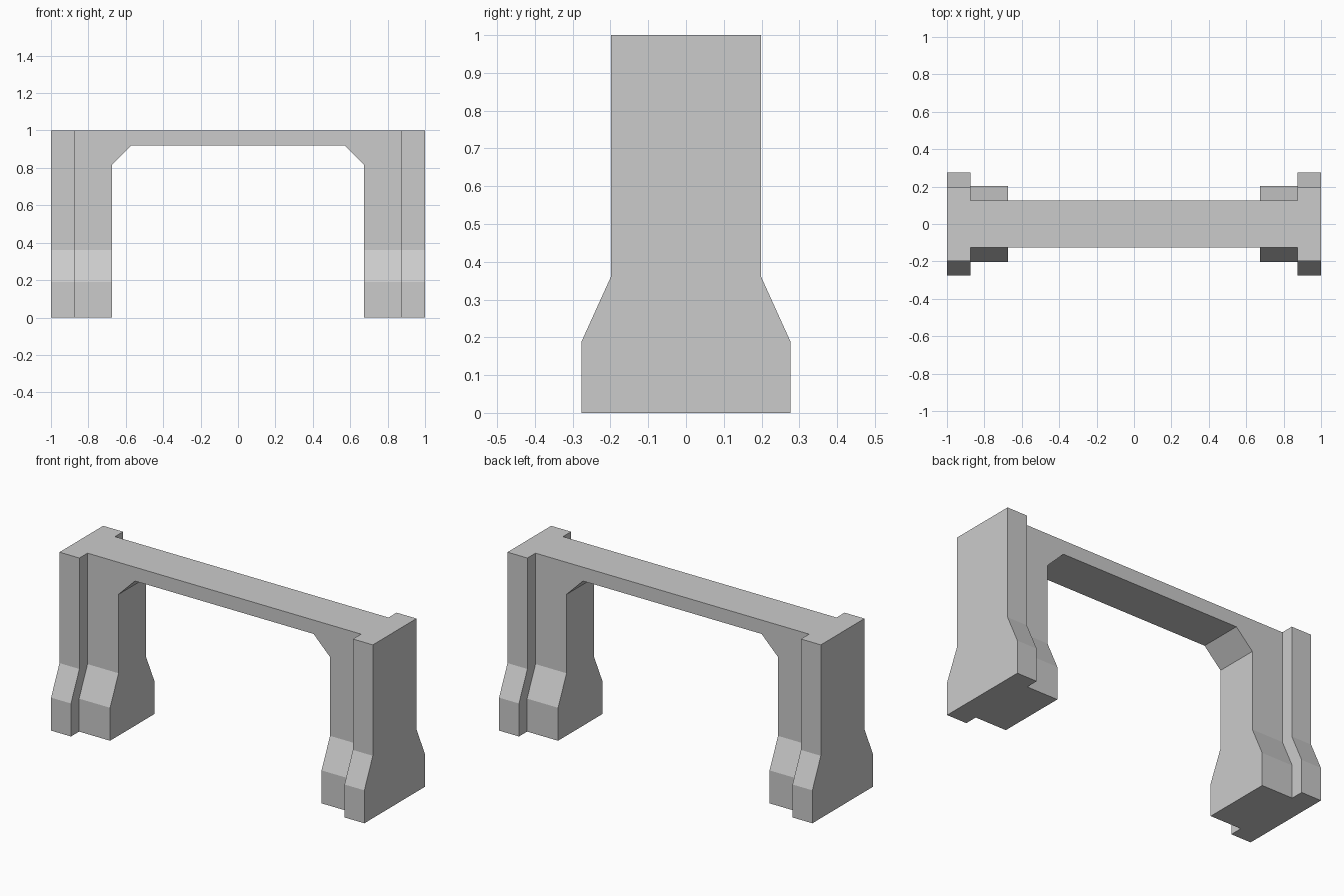
import bpy
import bmesh

FOOT_Z, NECK_Z = 0.19, 0.36      # top of the foot block, top of its slope
FLARE = 0.077                    # how far the foot stands out front and back
LEG_X, PYLON_X = 0.675, 0.873

old = bpy.data.objects.get("Cube")
if old:
    bpy.data.objects.remove(old, do_unlink=True)

concrete = bpy.data.materials.new("concrete_grey")
concrete.use_nodes = True
GREY = (0.6, 0.6, 0.6, 1)
concrete.diffuse_color = GREY
concrete.node_tree.nodes["Principled BSDF"].inputs["Base Color"].default_value = GREY


def flared_part(name, outline, half_depth):
    """Extrude a front outline (x, z) along y, then widen its lower end."""
    bm = bmesh.new()
    face = bm.faces.new([bm.verts.new((x, -half_depth, z)) for x, z in outline])
    ext = bmesh.ops.extrude_face_region(bm, geom=[face])
    new = [v for v in ext["geom"] if isinstance(v, bmesh.types.BMVert)]
    bmesh.ops.translate(bm, verts=new, vec=(0, 2 * half_depth, 0))
    for z in (FOOT_Z, NECK_Z):
        bmesh.ops.bisect_plane(bm, geom=bm.verts[:] + bm.edges[:] + bm.faces[:],
                               plane_co=(0, 0, z), plane_no=(0, 0, 1))
    for v in bm.verts:
        if v.co.z < FOOT_Z + 0.01:
            v.co.y += FLARE if v.co.y > 0 else -FLARE
    bmesh.ops.recalc_face_normals(bm, faces=bm.faces)
    mesh = bpy.data.meshes.new(name)
    bm.to_mesh(mesh)
    bm.free()
    mesh.materials.append(concrete)
    obj = bpy.data.objects.new(name, mesh)
    bpy.context.collection.objects.link(obj)
    return obj


# Beam with chamfered corners running down into the two inner legs
right_half = [(PYLON_X, 1), (PYLON_X, 0), (LEG_X, 0), (LEG_X, 0.815), (0.57, 0.92)]
left_half = [(-x, z) for x, z in reversed(right_half)]
flared_part("beam_and_legs", right_half + left_half, 0.125)

# Deeper pylons closing both ends
for side, sign in (("left", 1), ("right", -1)):
    outline = [(sign * x, z) for x, z in
               ((PYLON_X, 0), (1, 0), (1, 1), (PYLON_X, 1))]
    flared_part(side + "_pylon", outline, 0.199)
